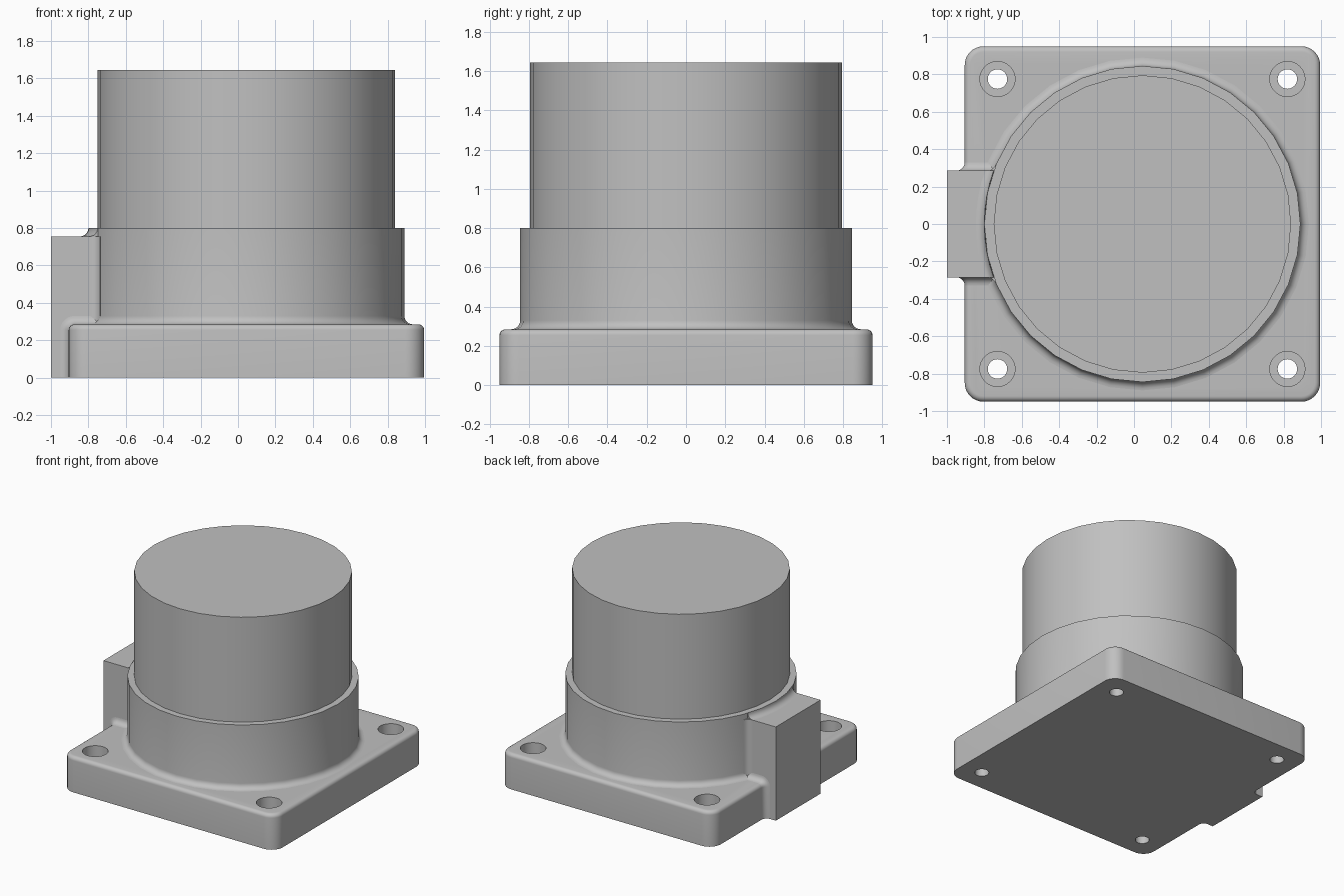
import bpy, bmesh
from math import sin, cos, pi, radians
from mathutils import Vector

cube = bpy.data.objects.get("Cube")
if cube:
    bpy.data.objects.remove(cube, do_unlink=True)

CX = 0.045                        # axis of the plate and barrel
LEFT, RIGHT, HALF = -0.905, 0.995, 0.95
PLATE_Z, COLLAR_Z, TOP_Z = 0.285, 0.80, 1.645
COLLAR_R, BARREL_R = 0.845, 0.795
BLOCK_Y, BLOCK_Z = 0.285, 0.755
FILLET, EDGE = 0.045, 0.03

grey = bpy.data.materials.new("housing grey")
grey.use_nodes = True
tone = (0.53, 0.53, 0.53, 1)
grey.diffuse_color = tone
grey.node_tree.nodes["Principled BSDF"].inputs["Base Color"].default_value = tone


def loft(name, rings, closed=True, caps=True):
    """Skin a list of equal-length point rings."""
    bm = bmesh.new()
    rows = [[bm.verts.new(p) for p in ring] for ring in rings]
    n = len(rows[0])
    for a, b in zip(rows, rows[1:]):
        for i in range(n if closed else n - 1):
            j = (i + 1) % n
            bm.faces.new((a[i], a[j], b[j], b[i]))
    if caps:
        bm.faces.new(rows[0][::-1])
        bm.faces.new(rows[-1])
    bmesh.ops.recalc_face_normals(bm, faces=bm.faces)
    mesh = bpy.data.meshes.new(name)
    bm.to_mesh(mesh)
    bm.free()
    mesh.materials.append(grey)
    ob = bpy.data.objects.new(name, mesh)
    bpy.context.collection.objects.link(ob)
    return ob


def lathe(name, profile, x=CX, y=0.0, n=32):
    """Solid of revolution from (radius, z) pairs."""
    return loft(name, [[(x + r * cos(2 * pi * i / n), y + r * sin(2 * pi * i / n), z)
                        for i in range(n)] for r, z in profile])


def activate(ob):
    bpy.ops.object.select_all(action="DESELECT")
    ob.select_set(True)
    bpy.context.view_layer.objects.active = ob


def smooth(ob):
    activate(ob)
    bpy.ops.object.shade_smooth_by_angle(angle=radians(32))


def quarter(n=6):
    return [pi / 2 * i / n for i in range(n + 1)]


# Mounting plate with rounded corners and a rounded top edge
def outline(inset, z, r=0.1):
    pts = []
    corners = [(RIGHT - r, HALF - r), (LEFT + r, HALF - r),
               (LEFT + r, r - HALF), (RIGHT - r, r - HALF)]
    for k, (x, y) in enumerate(corners):
        for t in quarter(8):
            a = t + k * pi / 2
            pts.append((x + (r - inset) * cos(a), y + (r - inset) * sin(a), z))
    return pts


plate = loft("mounting_plate", [outline(0, 0)] + [
    outline(EDGE * (1 - cos(t)), PLATE_Z - EDGE + EDGE * sin(t)) for t in quarter()])

# Counterbored screw holes
for sx in (-1, 1):
    for sy in (-1, 1):
        cutter = lathe("hole_cutter", [(0.052, -0.1), (0.052, 0.16), (0.094, 0.16), (0.094, 0.4)],
                       CX + sx * 0.775, sy * 0.775)
        cutter.hide_render = True
        cut = plate.modifiers.new("screw_hole", "BOOLEAN")
        cut.operation, cut.solver, cut.object = "DIFFERENCE", "EXACT", cutter
        activate(plate)
        bpy.ops.object.modifier_apply(modifier=cut.name)
        bpy.data.objects.remove(cutter, do_unlink=True)
smooth(plate)

# Collar flaring into the plate, and the barrel above it
flare = [(COLLAR_R + FILLET * (1 - sin(t)), PLATE_Z + FILLET * (1 - cos(t))) for t in quarter()]
smooth(lathe("collar", [(COLLAR_R + FILLET, 0.2)] + flare + [(COLLAR_R, COLLAR_Z)]))
smooth(lathe("barrel", [(BARREL_R, 0.7), (BARREL_R, TOP_Z)]))

# Connector block on the side, stepped over the plate
side = [(-1, 0), (LEFT, 0), (LEFT, 0.2), (-0.65, 0.2), (-0.65, BLOCK_Z), (-1, BLOCK_Z)]
loft("side_block", [[(x, y, z) for x, z in side] for y in (-BLOCK_Y, BLOCK_Y)])

# Fillet running up the plate edge and along its top beside the block
path = [((LEFT, 0), pi)]
path += [((LEFT + EDGE - EDGE * cos(t), PLATE_Z - EDGE + EDGE * sin(t)), pi - t) for t in quarter()]
path.append(((-0.72, PLATE_Z), pi / 2))
for s, label in ((-1, "front"), (1, "back")):
    rings = []
    for (x, z), a in path:
        ring = [(x - 0.01 * cos(a), s * (BLOCK_Y - 0.01), z - 0.01 * sin(a))]
        for t in quarter():
            out = FILLET * (1 - sin(t))
            ring.append((x + out * cos(a), s * (BLOCK_Y + FILLET * (1 - cos(t))), z + out * sin(a)))
        rings.append(ring[:1] + ring[:0:-1])
    smooth(loft(label + "_block_fillet", rings))

    # Upright fillet where the block meets the collar
    root = Vector((CX - (COLLAR_R ** 2 - BLOCK_Y ** 2) ** 0.5, s * BLOCK_Y, 0))
    p = root + Vector((-0.04, 0, 0))
    q = root + Vector((0.337, s * 0.94, 0)) * 0.04
    curve = [p.lerp(root, i / 6).lerp(root.lerp(q, i / 6), i / 6) for i in range(7)]
    curve.append(root + Vector((0.03, -s * 0.01, 0)))
    smooth(loft(label + "_upright_fillet",
                [[(v.x, v.y, z) for v in curve] for z in (PLATE_Z, BLOCK_Z)]))

# Curved fillet between the block top and the collar
span = 0.345
section = [(COLLAR_R - 0.02, BLOCK_Z - 0.01)]
section += [(COLLAR_R + FILLET * (1 - sin(t)), BLOCK_Z + FILLET * (1 - cos(t))) for t in quarter()]
arc = [pi - span + 2 * span * i / 8 for i in range(9)]
rings = []
for a in arc:
    ring = []
    for r, z in section:
        y = max(-BLOCK_Y, min(BLOCK_Y, r * sin(a)))
        ring.append((CX + r * cos(a), y, z))
    rings.append(ring)
smooth(loft("block_top_fillet", rings))
